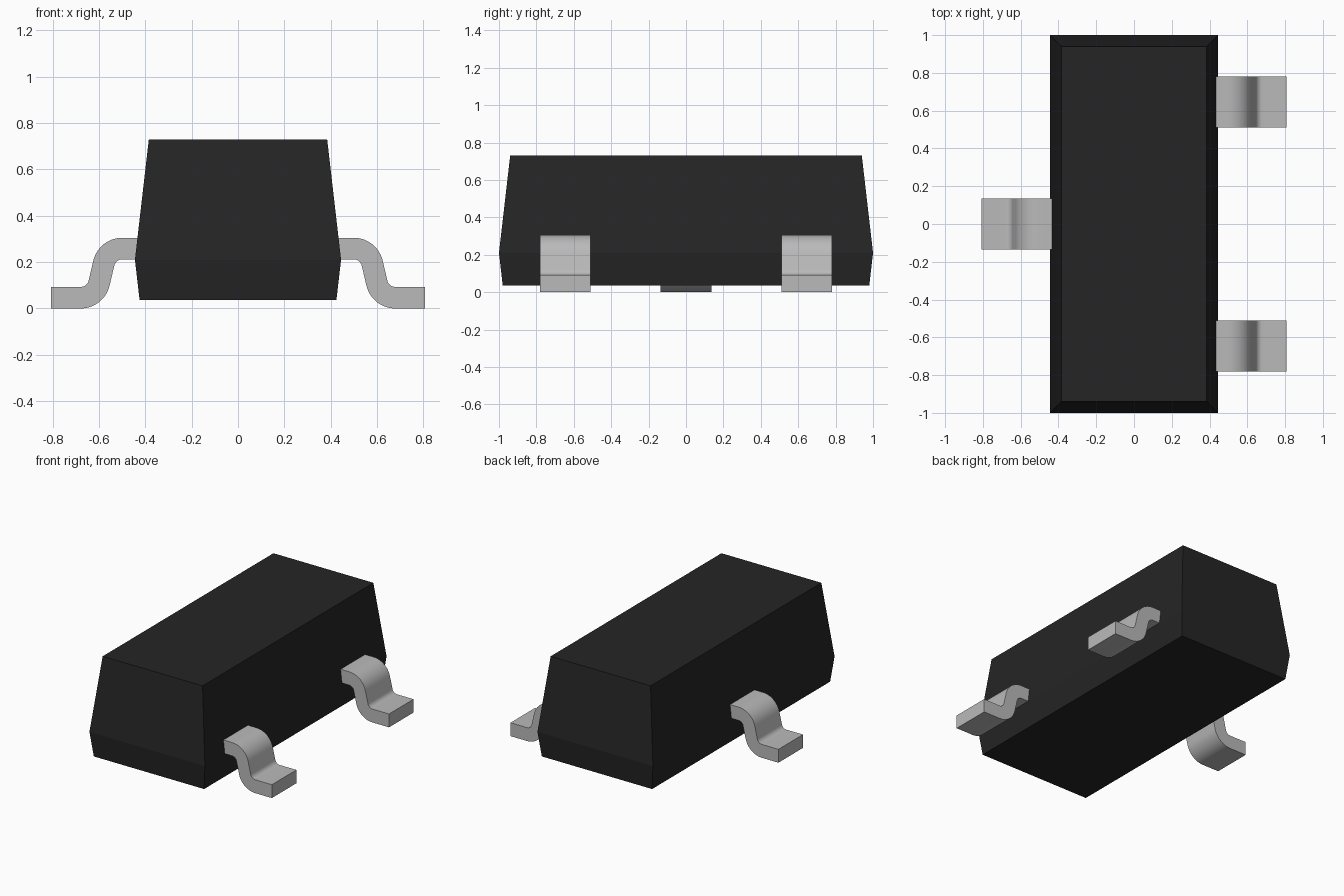
import bpy
import bmesh
from math import radians, sin, cos
from mathutils import Vector

cube = bpy.data.objects.get("Cube")
if cube:
    bpy.data.objects.remove(cube, do_unlink=True)


def make_material(name, rgb):
    mat = bpy.data.materials.new(name)
    mat.use_nodes = True
    mat.diffuse_color = (*rgb, 1)
    mat.node_tree.nodes["Principled BSDF"].inputs["Base Color"].default_value = (*rgb, 1)
    return mat


def finish(name, bm, mat):
    bmesh.ops.recalc_face_normals(bm, faces=bm.faces)
    mesh = bpy.data.meshes.new(name)
    bm.to_mesh(mesh)
    bm.free()
    mesh.materials.append(mat)
    obj = bpy.data.objects.new(name, mesh)
    bpy.context.collection.objects.link(obj)
    return obj


black = make_material("black plastic", (0.019, 0.0185, 0.0185))
metal = make_material("grey metal", (0.49, 0.49, 0.49))

# Moulded body: rectangular rings (half width, half length, height)
rings = [(0.425, 0.98, 0.037), (0.445, 1.0, 0.21), (0.385, 0.94, 0.73)]
bm = bmesh.new()
loops = [[bm.verts.new((sx * w, sy * l, z))
          for sx, sy in ((-1, -1), (1, -1), (1, 1), (-1, 1))] for w, l, z in rings]
for low, high in zip(loops, loops[1:]):
    for i in range(4):
        j = (i + 1) % 4
        bm.faces.new((low[i], low[j], high[j], high[i]))
bm.faces.new(loops[0])
bm.faces.new(loops[-1])
finish("body", bm, black)

# Lead profile: two opposite bends joined by a steep straight shank
THICK, INNER, BEND, STEPS = 0.093, 0.035, radians(77), 12
OUTER = INNER + THICK
upper = Vector((0.5, 0.305 - OUTER))
lower = Vector((0.679, OUTER))


def arc(centre, radius, sign):
    return [centre + sign * radius * Vector((sin(BEND * i / STEPS), cos(BEND * i / STEPS)))
            for i in range(STEPS + 1)]


top_edge = ([Vector((0.41, 0.305))] + arc(upper, OUTER, 1)
            + arc(lower, INNER, -1)[::-1] + [Vector((0.807, THICK))])
under_edge = ([Vector((0.41, 0.305 - THICK))] + arc(upper, INNER, 1)
              + arc(lower, OUTER, -1)[::-1] + [Vector((0.807, 0))])


def make_lead(name, side, y, half_width=0.135):
    bm = bmesh.new()
    rows = [[[bm.verts.new((side * p.x, y + s * half_width, p.y)) for p in edge]
             for edge in (top_edge, under_edge)] for s in (-1, 1)]
    (front_top, front_low), (back_top, back_low) = rows
    strips = [(front_top, back_top), (front_low, back_low),
              (front_top, front_low), (back_top, back_low)]
    for a, b in strips:
        for i in range(len(a) - 1):
            bm.faces.new((a[i], a[i + 1], b[i + 1], b[i]))
    for i in (0, -1):
        bm.faces.new((front_top[i], back_top[i], back_low[i], front_low[i]))
    obj = finish(name, bm, metal)
    bpy.ops.object.select_all(action="DESELECT")
    obj.select_set(True)
    bpy.context.view_layer.objects.active = obj
    bpy.ops.object.shade_smooth_by_angle(angle=radians(30))


# Two leads on one side, one on the other
make_lead("front_left_lead", 1, -0.645)
make_lead("back_left_lead", 1, 0.645)
make_lead("right_lead", -1, 0)
